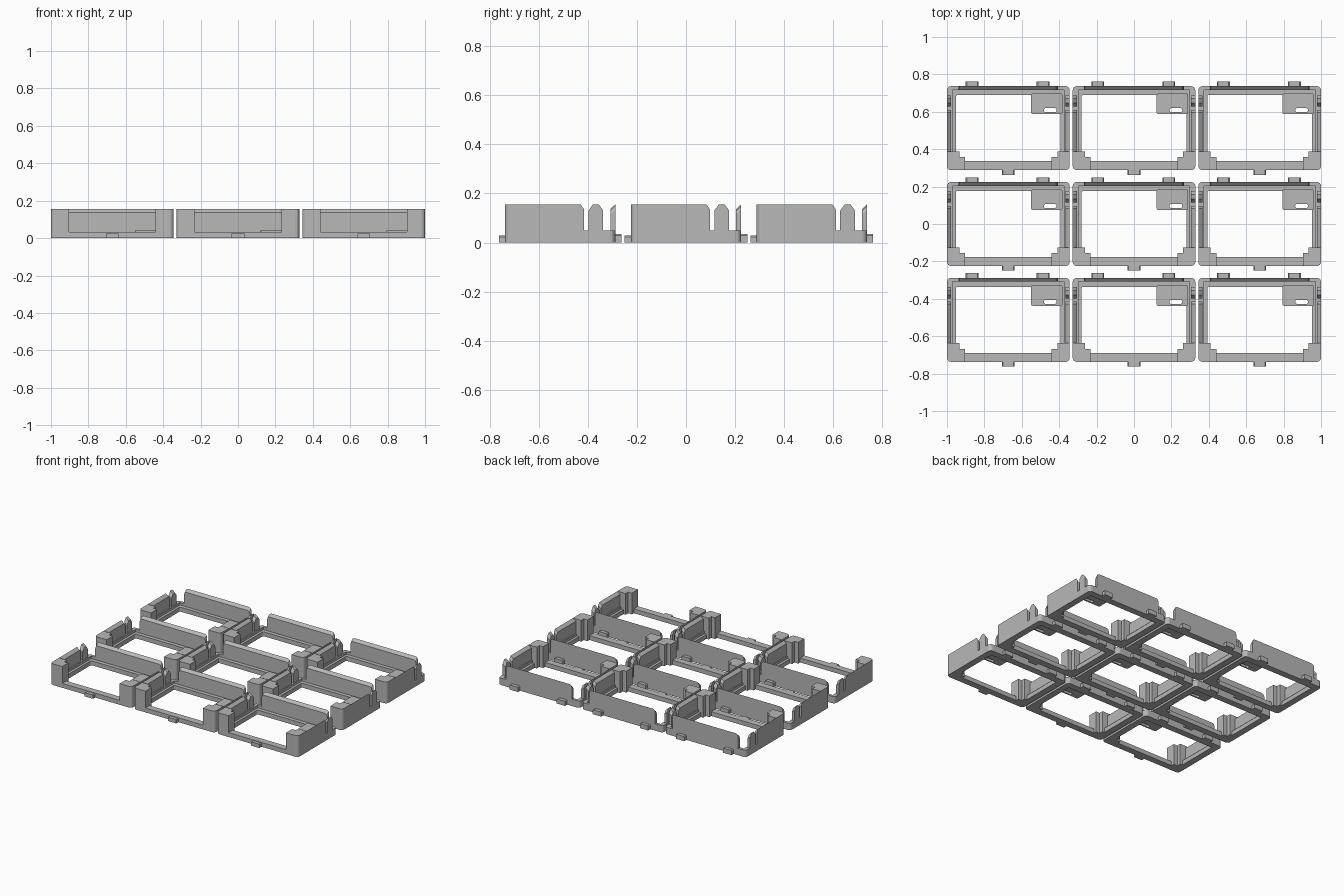
import bpy, bmesh, math

if "Cube" in bpy.data.objects:
    bpy.data.objects.remove(bpy.data.objects["Cube"])

W, D, H = 0.328, 0.2245, 0.155      # half width, half depth, wall height of one frame
BASE, CURB = 0.032, 0.05            # height of the rail ring and of the side curbs

grey = bpy.data.materials.new("plain grey")
grey.diffuse_color = (0.48, 0.48, 0.48, 1)
grey.use_nodes = True
grey.node_tree.nodes["Principled BSDF"].inputs["Base Color"].default_value = grey.diffuse_color

parts = []


def finish(name, bm):
    bmesh.ops.recalc_face_normals(bm, faces=bm.faces)
    me = bpy.data.meshes.new(name)
    bm.to_mesh(me)
    bm.free()
    me.materials.append(grey)
    parts.append((name, me))


def prism(name, pts, axis, lo, hi, drop=None):
    """Extrude a profile along an axis; drop=(axis, sign) slopes the top edge of that side."""
    bm = bmesh.new()

    def place(p, t):
        co = list(p)
        co.insert(axis, t)
        return bm.verts.new(co)
    a = [place(p, lo) for p in pts]
    b = [place(p, hi) for p in pts]
    bm.faces.new(a)
    bm.faces.new(b)
    for i in range(len(a)):
        j = (i + 1) % len(a)
        bm.faces.new((a[i], a[j], b[j], b[i]))
    if drop is not None:
        for v in (a if drop == 0 else b):
            if v.co.z > 0.1:
                v.co.z -= 0.018
    finish(name, bm)


def rounded(x0, x1, y0, y1, r, n=4):
    pts = []
    for k, (cx, cy) in enumerate(((x1 - r, y1 - r), (x0 + r, y1 - r),
                                  (x0 + r, y0 + r), (x1 - r, y0 + r))):
        for i in range(n + 1):
            a = math.pi / 2 * (k + i / n)
            pts.append((cx + r * math.cos(a), cy + r * math.sin(a)))
    return pts


def ring(name, outer, inner, z0, z1):
    bm = bmesh.new()
    loops = [[bm.verts.new((x, y, z)) for x, y in pts]
             for pts, z in ((outer, z0), (outer, z1), (inner, z1), (inner, z0))]
    n = len(outer)
    for k in range(4):
        a, b = loops[k], loops[(k + 1) % 4]
        for i in range(n):
            j = (i + 1) % n
            bm.faces.new((a[i], a[j], b[j], b[i]))
    finish(name, bm)


def tab(x0, x1, r, z0=0.0, z1=0.034):
    """Side profile with softened upper corners."""
    return [(x0, z0), (x1, z0), (x1, z1 - r), (x1 - r, z1), (x0 + r, z1), (x0, z1 - r)]


# Rail ring around the opening
ring("base_ring", rounded(-W, W, -D, D, 0.022),
     rounded(-W + 0.048, W - 0.048, -D + 0.048, D - 0.048, 0.008), 0, BASE)

# Back wall with sloped inner top edge
prism("back_wall", [(-W + 0.062, 0.02), (W - 0.062, 0.02), (W - 0.062, H - 0.022),
                    (W - 0.067, H - 0.007), (W - 0.08, H), (-W + 0.08, H),
                    (-W + 0.067, H - 0.007), (-W + 0.062, H - 0.022)],
      1, D - 0.02, D, drop=0)

# Mirrored side parts
for s, side in ((-1, "left"), (1, "right")):
    lo, hi = sorted((s * W, s * (W - 0.022)))
    inner = 0 if s > 0 else 1
    # Side wall
    y1 = -D + 0.322
    prism(side + "_wall", [(-D + 0.06, 0.02), (y1, 0.02), (y1, H - 0.02), (y1 - 0.014, H),
                           (-D + 0.06, H)], 0, lo, hi, drop=inner)
    # Spring clip between two slots
    c0, c1 = y1 + 0.018, y1 + 0.078
    prism(side + "_clip", [(c0, 0.02), (c1, 0.02), (c1, H - 0.025), (c1 - 0.018, H),
                           (c0 + 0.018, H), (c0, H - 0.025)], 0, lo, hi, drop=inner)
    # Low curb under the wall, turning the back corner
    r = 0.022
    arc = [(s * (W - r + r * math.sin(a)), D - r + r * math.cos(a))
           for a in (math.pi / 8 * i for i in range(5))]
    prism(side + "_curb", [(s * W, -D + 0.06), (s * (W - 0.03), -D + 0.06),
                           (s * (W - 0.03), D - 0.02), (s * (W - 0.065), D - 0.02),
                           (s * (W - 0.065), D)] + arc, 2, 0.01, CURB)
    # Front corner post, stepped on its inner corner
    arc = [(s * (W - r + r * math.sin(a)), -D + r - r * math.cos(a))
           for a in (math.pi / 8 * i for i in range(5))]
    prism(side + "_post", arc + [(s * W, -D + 0.1), (s * (W - 0.066), -D + 0.1),
                                 (s * (W - 0.066), -D + 0.07), (s * (W - 0.096), -D + 0.07),
                                 (s * (W - 0.096), -D)], 2, 0, H)

# Slotted plate in the back right corner
ring("slotted_plate", rounded(0.121, 0.29, 0.075, 0.185, 0.01),
     rounded(0.19, 0.258, 0.085, 0.107, 0.01), 0.02, 0.042)

# Joining tabs on the back and front
prism("back_tab_left", tab(-W + 0.1, -W + 0.168, 0.006), 1, D - 0.01, D + 0.025)
prism("back_tab_right", tab(-W + 0.48, -W + 0.548, 0.006), 1, D - 0.01, D + 0.025)
prism("front_tab", tab(-0.034, 0.034, 0.005, 0, 0.028), 1, -D - 0.025, -D + 0.01)

# Three by three array of frames
for row in range(3):
    for col in range(3):
        for name, me in parts:
            ob = bpy.data.objects.new(f"{name}_{row + 1}_{col + 1}", me)
            ob.location = ((col - 1) * 0.672, (row - 1) * 0.5125, 0)
            bpy.context.scene.collection.objects.link(ob)
